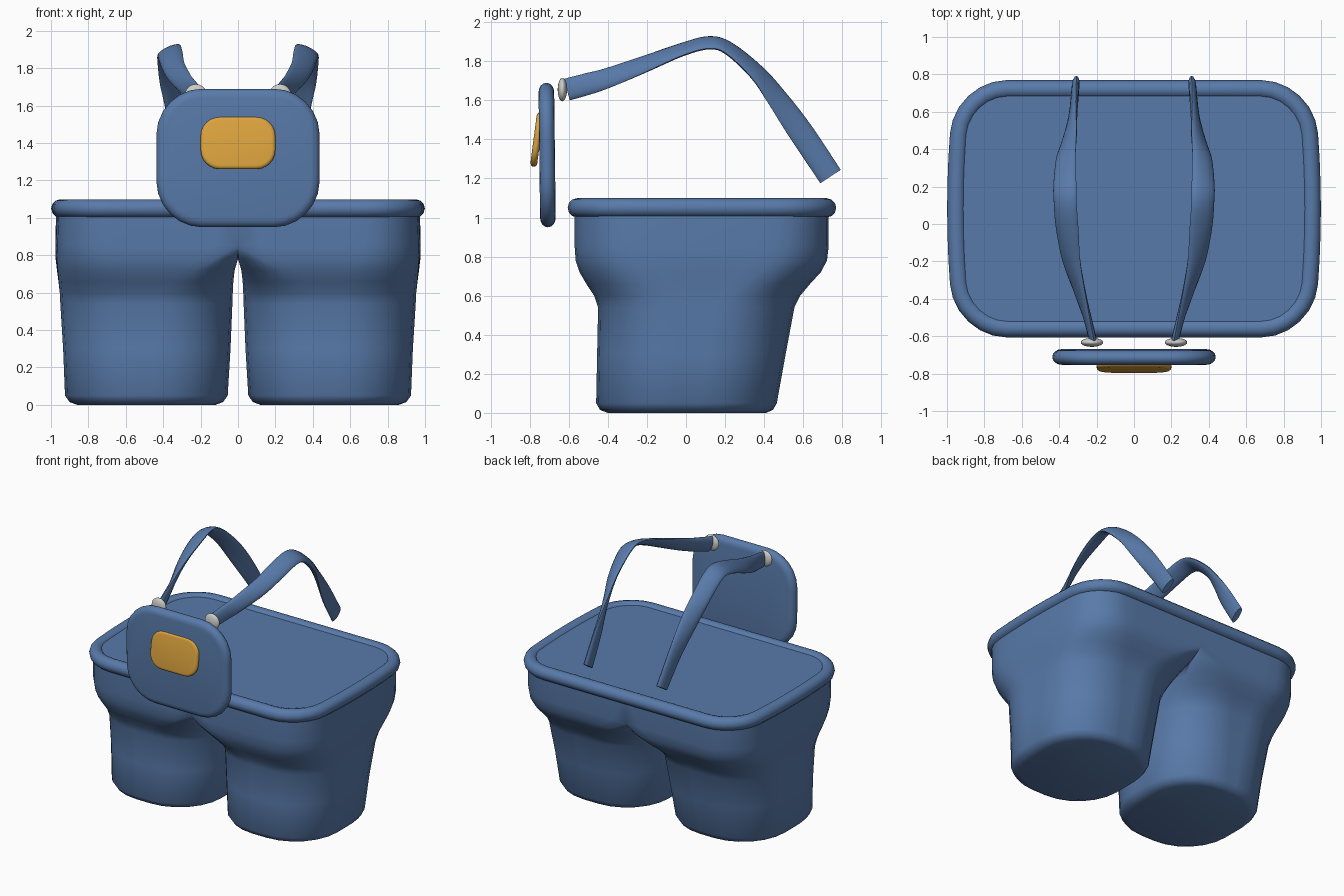
import bpy, bmesh, math
from mathutils import Vector

if "Cube" in bpy.data.objects:
    bpy.data.objects.remove(bpy.data.objects["Cube"])


def material(name, rgb):
    m = bpy.data.materials.new(name)
    m.diffuse_color = (*rgb, 1)
    m.use_nodes = True
    m.node_tree.nodes["Principled BSDF"].inputs["Base Color"].default_value = m.diffuse_color
    return m


DENIM = material("denim blue", (0.098, 0.195, 0.40))
GOLD = material("pocket gold", (0.72, 0.37, 0.048))
METAL = material("button grey", (0.60, 0.60, 0.58))


def finish(bm, name, mat, angle=50):
    bmesh.ops.remove_doubles(bm, verts=bm.verts, dist=0.0005)
    bmesh.ops.recalc_face_normals(bm, faces=bm.faces)
    me = bpy.data.meshes.new(name)
    bm.to_mesh(me)
    bm.free()
    me.materials.append(mat)
    ob = bpy.data.objects.new(name, me)
    bpy.context.collection.objects.link(ob)
    bpy.ops.object.select_all(action='DESELECT')
    bpy.context.view_layer.objects.active = ob
    ob.select_set(True)
    bpy.ops.object.shade_smooth_by_angle(angle=math.radians(angle))
    return ob


def mirror(ob):
    m = ob.modifiers.new("mirror", 'MIRROR')
    m.use_clip = True
    return ob


def loft(rings, cap_start=True, cap_end=True):
    bm = bmesh.new()
    rows = [[bm.verts.new(p) for p in r] for r in rings]
    n = len(rows[0])
    for a, b in zip(rows, rows[1:]):
        for i in range(n):
            j = (i + 1) % n
            bm.faces.new((a[i], a[j], b[j], b[i]))
    if cap_start:
        bm.faces.new(rows[0])
    if cap_end:
        bm.faces.new(rows[-1])
    return bm


def rounded_rect(x0, x1, y0, y1, r_left, r_right, bulge=0.0, seg=7, edge=6):
    """Counter-clockwise outline; the right and left corners have their own radius."""
    corners = [(x1 - r_right, y0 + r_right, r_right, -90), (x1 - r_right, y1 - r_right, r_right, 0),
               (x0 + r_left, y1 - r_left, r_left, 90), (x0 + r_left, y0 + r_left, r_left, 180)]
    arcs = []
    for cx, cy, r, a in corners:
        angs = [math.radians(a + 90 * k / (seg - 1)) for k in range(seg)]
        arcs.append([Vector((cx + r * math.cos(t), cy + r * math.sin(t))) for t in angs])
    pts = []
    for k in range(4):
        end, start = arcs[k][-1], arcs[(k + 1) % 4][0]
        pts += arcs[k] + [end.lerp(start, t / edge) for t in range(1, edge)]
    yc, h = (y0 + y1) / 2, (y1 - y0) / 2
    return [(p.x * (1 - bulge * ((p.y - yc) / h) ** 2), p.y) for p in pts]


# Trousers: one half from leg hem to waist, mirrored
#    z, inner x, outer x, front y, back y, inner radius, outer radius, side bulge
LEG = [(0.00, 0.12, 0.86, -0.40, 0.41, 0.32, 0.32, 0),
       (0.015, 0.08, 0.90, -0.44, 0.445, 0.35, 0.35, 0),
       (0.05, 0.055, 0.925, -0.46, 0.465, 0.37, 0.37, 0),
       (0.30, 0.04, 0.935, -0.455, 0.51, 0.37, 0.37, 0),
       (0.54, 0.03, 0.95, -0.45, 0.555, 0.36, 0.36, 0),
       (0.60, 0.028, 0.953, -0.47, 0.585, 0.34, 0.35, 0),
       (0.66, 0.025, 0.96, -0.51, 0.635, 0.29, 0.33, 0.01),
       (0.72, 0.018, 0.968, -0.545, 0.69, 0.22, 0.31, 0.02),
       (0.78, 0.0, 0.975, -0.565, 0.722, 0.13, 0.29, 0.03),
       (0.85, 0.0, 0.977, -0.57, 0.73, 0.0, 0.27, 0.035),
       (1.06, 0.0, 0.972, -0.57, 0.73, 0.0, 0.25, 0.04)]
bm = loft([[(x, y, z) for x, y in rounded_rect(x0, x1, y0, y1, ri, ro, b)]
           for z, x0, x1, y0, y1, ri, ro, b in LEG], cap_end=False)
inner = [f for f in bm.faces if all(v.co.x < 0.001 for v in f.verts)]
bmesh.ops.delete(bm, geom=inner, context='FACES')
mirror(finish(bm, "trousers", DENIM, 60))

# Waist rim: a round tube, and the panel that closes the waist inside it
path = [Vector((x, y, 1.05)) for x, y in rounded_rect(-0.95, 0.95, -0.557, 0.72, 0.24, 0.24, 0.04)]
n, rings = len(path), []
for i, p in enumerate(path):
    t = (path[(i + 1) % n] - path[i - 1]).normalized()
    out = Vector((t.y, -t.x, 0))
    rings.append([p + 0.049 * (out * math.cos(a) + Vector((0, 0, 1)) * math.sin(a))
                  for a in (math.tau * k / 12 for k in range(12))])
finish(loft(rings + rings[:1], False, False), "waist_rim", DENIM)
bm = bmesh.new()
bm.faces.new([bm.verts.new((p.x, p.y, 1.08)) for p in path])
finish(bm, "waist_panel", DENIM)


# Bib and pocket: pillow plates with rounded edges, facing the front
def plate(name, mat, half_w, half_h, depth, radius, centre, tilt=0.0):
    rings = []
    for k in range(9):
        a = math.pi * k / 8
        inset = depth * 0.6 * (1 - math.sin(a))
        w, h, r = half_w - inset, half_h - inset, radius - inset
        rings.append([(x, -depth / 2 * math.cos(a), z)
                      for x, z in rounded_rect(-w, w, -h, h, r, r, 0.02)])
    ob = finish(loft(rings), name, mat)
    ob.location = centre
    ob.rotation_euler.x = tilt
    return ob


plate("bib", DENIM, 0.437, 0.37, 0.08, 0.24, (0, -0.711, 1.32), 0.012)
plate("bib_pocket", GOLD, 0.20, 0.141, 0.035, 0.10, (0, -0.763, 1.40), -0.13)

# Shoulder straps: twisted ribbons
#        x, y, z, width, twist in degrees
STRAP = [(0.222, -0.61, 1.655, 0.115, -82), (0.25, -0.50, 1.685, 0.115, -75),
         (0.28, -0.40, 1.715, 0.115, -62), (0.335, -0.20, 1.79, 0.125, -38),
         (0.358, -0.02, 1.86, 0.135, -25), (0.368, 0.12, 1.895, 0.135, -25),
         (0.37, 0.22, 1.865, 0.135, -25), (0.365, 0.36, 1.745, 0.13, -35),
         (0.348, 0.46, 1.62, 0.13, -52), (0.325, 0.60, 1.42, 0.13, -78),
         (0.312, 0.74, 1.21, 0.125, -86)]


def spline(rows, steps=4):
    out = []
    for i in range(len(rows) - 1):
        p0, p1, p2, p3 = (rows[max(0, min(len(rows) - 1, i + d))] for d in (-1, 0, 1, 2))
        for s in range(steps):
            t = s / steps
            out.append([0.5 * (2 * b + (c - a) * t + (2 * a - 5 * b + 4 * c - d) * t * t
                               + (3 * b - a - 3 * c + d) * t ** 3)
                        for a, b, c, d in zip(p0, p1, p2, p3)])
    return out + [list(rows[-1])]


pts, rings = spline(STRAP), []
for i, (x, y, z, w, twist) in enumerate(pts):
    a, b = pts[max(i - 1, 0)], pts[min(i + 1, len(pts) - 1)]
    t = Vector((0, b[1] - a[1], b[2] - a[2])).normalized()
    side, up, tw = Vector((1, 0, 0)), Vector((0, -t.z, t.y)), math.radians(twist)
    wide = side * math.cos(tw) + up * math.sin(tw)
    thick = up * math.cos(tw) - side * math.sin(tw)
    rings.append([Vector((x, y, z)) + wide * (w / 2 * math.cos(k)) + thick * (0.021 * math.sin(k))
                  for k in (math.tau * j / 14 for j in range(14))])
mirror(finish(loft(rings), "shoulder_straps", DENIM))

# Strap buttons: flattened balls
bm = bmesh.new()
bmesh.ops.create_uvsphere(bm, u_segments=20, v_segments=12, radius=0.06)
bmesh.ops.scale(bm, vec=(1, 0.4, 1), verts=bm.verts)
bmesh.ops.translate(bm, vec=(0.225, -0.633, 1.655), verts=bm.verts)
mirror(finish(bm, "strap_buttons", METAL))
